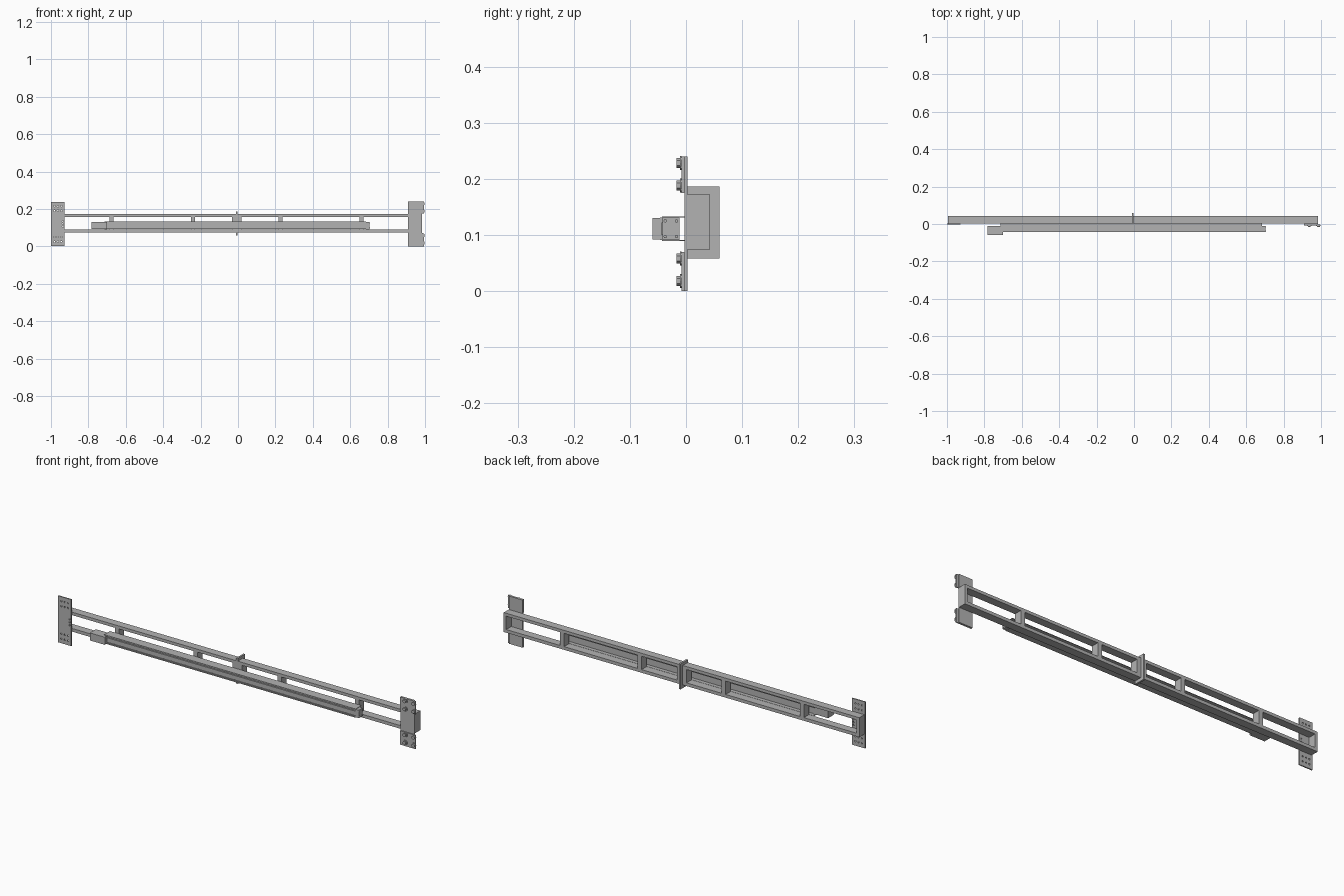
import bpy, bmesh, math
from mathutils import Matrix

if "Cube" in bpy.data.objects:
    bpy.data.objects.remove(bpy.data.objects["Cube"])


def material(name, value):
    m = bpy.data.materials.new(name)
    m.use_nodes = True
    colour = (value, value, value, 1)
    m.diffuse_color = colour
    m.node_tree.nodes["Principled BSDF"].inputs["Base Color"].default_value = colour
    return m


grey = material("steel grey", 0.45)


def finish(name, bm):
    bmesh.ops.recalc_face_normals(bm, faces=bm.faces)
    me = bpy.data.meshes.new(name)
    bm.to_mesh(me)
    bm.free()
    me.materials.append(grey)
    ob = bpy.data.objects.new(name, me)
    bpy.context.collection.objects.link(ob)
    return ob


def box(name, x, y, z):
    """Box from its (low, high) range on each axis."""
    bm = bmesh.new()
    bmesh.ops.create_cube(bm, size=1)
    for v in bm.verts:
        for i, (lo, hi) in enumerate((x, y, z)):
            v.co[i] = (lo + hi) / 2 + v.co[i] * (hi - lo)
    return finish(name, bm)


def discs(name, points, radius, y, sides):
    """Cylinders along y at several (x, z) points, as one object."""
    bm = bmesh.new()
    turn = Matrix.Rotation(math.pi / 2, 4, 'X')
    for px, pz in points:
        bmesh.ops.create_cone(bm, cap_ends=True, segments=sides, radius1=radius, radius2=radius,
                              depth=y[1] - y[0],
                              matrix=Matrix.Translation((px, sum(y) / 2, pz)) @ turn)
    return finish(name, bm)


def drill(ob, points, radius):
    cutter = discs(ob.name + "_hole_cutter", points, radius, (-0.03, 0.03), 10)
    cutter.hide_render = True
    cutter.hide_viewport = True
    cutter.display_type = 'WIRE'
    mod = ob.modifiers.new("holes", 'BOOLEAN')
    mod.operation = 'DIFFERENCE'
    mod.solver = 'EXACT'
    mod.object = cutter


# Rectangular frame: two rails, end posts and intermediate posts
depth = (0.003, 0.043)
for name, z in (("top_rail", (0.157, 0.172)), ("bottom_rail", (0.074, 0.09))):
    box(name, (-0.995, 0.985), depth, z)
for name, x in (("right_end_post", -0.988), ("left_end_post", 0.978)):
    box(name, (x - 0.007, x + 0.007), depth, (0.09, 0.157))
for x in (-0.676, -0.24, -0.022, 0.008, 0.228, 0.66):
    box("frame_post", (x - 0.011, x + 0.011), depth, (0.09, 0.157))

# Joint flange in the middle of the frame
box("centre_flange", (-0.012, -0.003), (0.003, 0.06), (0.058, 0.186))

# Drilled plate at the right end
right_plate = box("right_mount_plate", (-1, -0.927), (-0.003, 0.003), (0.003, 0.237))
holes = [(x, z) for x in (-0.982, -0.963, -0.945) for z in (0.025, 0.05, 0.19, 0.215)]
holes += [(-0.936, z) for z in (0.105, 0.12, 0.135)]
drill(right_plate, holes, 0.004)

# Bolted plate at the left end, with pads under the bolts
box("left_mount_plate", (0.908, 0.984), (-0.003, 0.003), (0, 0.24))
for name, z in (("lower_pad", (0, 0.07)), ("upper_pad", (0.175, 0.24))):
    box(name, (0.908, 0.994), (-0.008, -0.003), z)
bolts = [(x, z) for x in (0.937, 0.986) for z in (0.018, 0.058, 0.188, 0.228)]
discs("bolt_washers", bolts, 0.0125, (-0.011, -0.008), 16)
discs("bolt_heads", bolts, 0.009, (-0.017, -0.011), 6)

# Linear drive body: one grooved profile (y, z) run along x, mirrored in z
half = [(-0.014, 0.019), (-0.042, 0.019), (-0.042, 0.014), (-0.036, 0.014),
        (-0.036, 0.011), (-0.044, 0.011)]
profile = half + [(y, -z) for y, z in reversed(half)]
bm = bmesh.new()
face = bm.faces.new([bm.verts.new((-0.7, y, 0.111 + z)) for y, z in profile])
run = bmesh.ops.extrude_face_region(bm, geom=[face])
bmesh.ops.translate(bm, vec=(1.385, 0, 0),
                    verts=[g for g in run["geom"] if isinstance(g, bmesh.types.BMVert)])
finish("drive_body", bm)

# Thin strips joining the drive to the frame, above and below
for name, z in (("drive_top_strip", 0.131), ("drive_bottom_strip", 0.089)):
    box(name, (-0.715, 0.685), (-0.043, 0.003), (z, z + 0.002))

# End caps, screws and motor
box("drive_left_cap", (0.685, 0.702), (-0.042, -0.012), (0.091, 0.131))
box("drive_right_cap", (-0.715, -0.7), (-0.046, -0.012), (0.091, 0.131))
box("motor", (-0.783, -0.7), (-0.06, -0.012), (0.092, 0.13))
bm = bmesh.new()
for y in (-0.037, -0.017):
    for z in (0.097, 0.125):
        bmesh.ops.create_cone(bm, cap_ends=True, segments=10, radius1=0.003, radius2=0.003, depth=0.004,
                              matrix=Matrix.Translation((0.703, y, z)) @ Matrix.Rotation(math.pi / 2, 4, 'Y'))
finish("cap_screws", bm)
